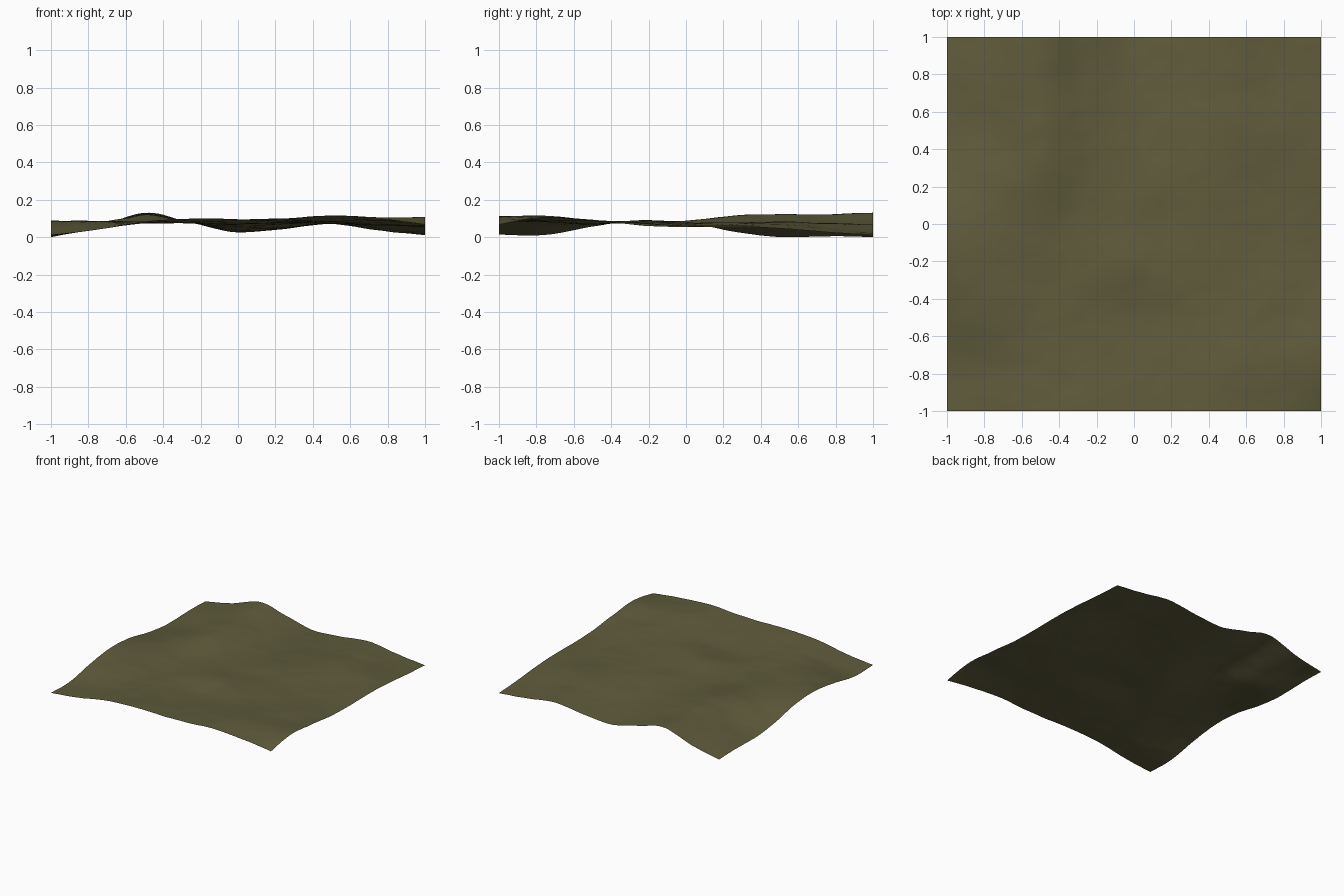
import bpy, bmesh
from mathutils import Vector, noise

if "Cube" in bpy.data.objects:
    bpy.data.objects.remove(bpy.data.objects["Cube"])

# coarse survey of heights in thousandths: rows from back (y=1) to front (y=-1), x from -1 to 1
ROWS = [
    "10 62 140 85 35 55 80 46 20",
    "15 65 132 85 50 60 85 62 38",
    "12 60 131 90 65 75 92 80 57",
    "40 80 125 90 80 85 87 75 65",
    "88 95 97 86 85 85 85 75 65",
    "98 97 86 92 100 95 90 85 74",
    "65 85 84 84 78 92 100 98 100",
    "19 54 83 92 92 103 124 114 117",
    "22 50 92 108 104 110 122 106 78",
]
H = [[int(v) / 1000 for v in r.split()] for r in reversed(ROWS)]


def spline(p, t):
    """Smooth curve through evenly spaced values, t from 0 to len-1."""
    i = min(int(t), len(p) - 2)
    f = t - i
    b, c = p[i], p[i + 1]
    a = p[i - 1] if i > 0 else 2 * b - c
    d = p[i + 2] if i + 2 < len(p) else 2 * c - b
    return b + 0.5 * f * (c - a + f * (2*a - 5*b + 4*c - d + f * (3*(b - c) + d - a)))


def height(x, y):
    u, v = (x + 1) * 4, (y + 1) * 4
    z = spline([spline(row, u) for row in H], v)
    # small natural lumps
    z += 0.004 * noise.noise(Vector((x * 5, y * 5, 3.7)))
    z += 0.002 * noise.noise(Vector((x * 11, y * 11, 8.1)))
    return min(max(z, 0.0), 0.143)


# ground sheet
bm = bmesh.new()
bmesh.ops.create_grid(bm, x_segments=80, y_segments=80, size=1)
for vert in bm.verts:
    vert.co.z = height(vert.co.x, vert.co.y)
low = min(v.co.z for v in bm.verts)
for vert in bm.verts:
    vert.co.z -= low
for face in bm.faces:
    face.smooth = True
mesh = bpy.data.meshes.new("terrain")
bm.to_mesh(mesh)
bm.free()

olive = bpy.data.materials.new("olive_ground")
olive.diffuse_color = (0.115, 0.106, 0.045, 1)
olive.use_nodes = True
olive.node_tree.nodes["Principled BSDF"].inputs["Base Color"].default_value = olive.diffuse_color
mesh.materials.append(olive)
terrain = bpy.data.objects.new("terrain", mesh)
bpy.context.collection.objects.link(terrain)
